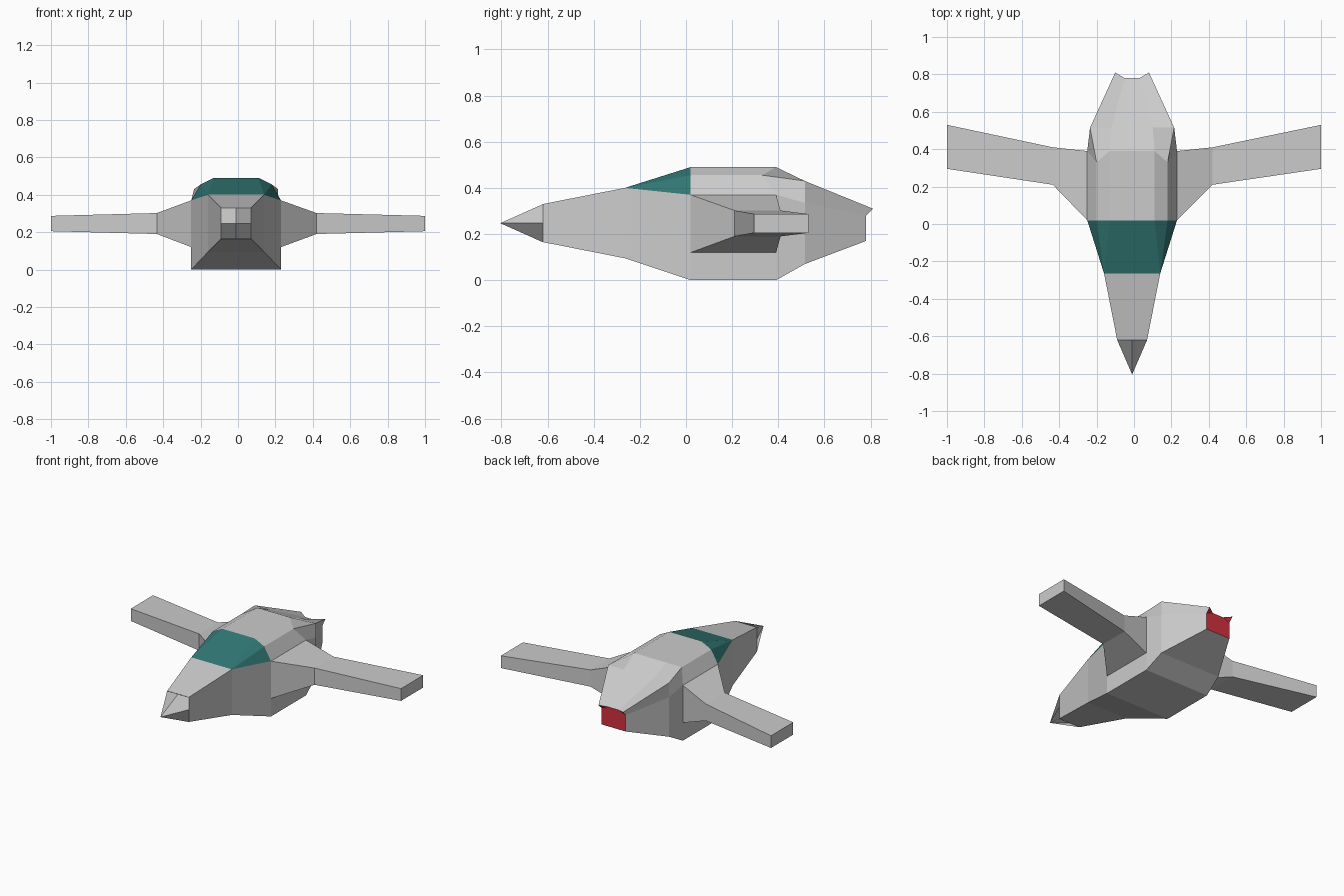
import bpy, bmesh

if "Cube" in bpy.data.objects:
    bpy.data.objects.remove(bpy.data.objects["Cube"])

CX = -0.01  # the hull sits slightly off centre


def material(name, color):
    m = bpy.data.materials.new(name)
    m.diffuse_color = (*color, 1)
    m.use_nodes = True
    m.node_tree.nodes["Principled BSDF"].inputs["Base Color"].default_value = m.diffuse_color
    return m


def make_object(name, faces, mats=()):
    """faces: list of (points, material index); shared corners are welded."""
    bm = bmesh.new()
    for pts, mi in faces:
        f = bm.faces.new([bm.verts.new(p) for p in pts])
        f.material_index = mi
    bmesh.ops.remove_doubles(bm, verts=bm.verts[:], dist=0.0005)
    bmesh.ops.recalc_face_normals(bm, faces=bm.faces[:])
    me = bpy.data.meshes.new(name)
    bm.to_mesh(me)
    bm.free()
    for m in mats:
        me.materials.append(m)
    ob = bpy.data.objects.new(name, me)
    bpy.context.collection.objects.link(ob)
    return ob


def ring(half):
    """Closed cross-section from its right half, listed roof to belly."""
    return ([(CX + x, y, z) for x, y, z in half]
            + [(CX - x, y, z) for x, y, z in reversed(half)])


def box_section(x, y, lo, hi):
    return [(x, y, hi)] * 3 + [(x, y, lo)] * 2


def unique(pts):
    return [p for i, p in enumerate(pts) if p not in pts[:i]]


hull = material("hull", (0.8, 0.8, 0.8))
glass = material("canopy_glass", (0.03, 0.18, 0.17))
red = material("engine_red", (0.65, 0.03, 0.05))

# Fuselage: sections from nose to tail
sections = [ring(h) for h in (
    box_section(0.08, -0.62, 0.165, 0.33),
    box_section(0.15, -0.265, 0.095, 0.40),
    [(0.12, 0.02, 0.49), (0.19, 0.02, 0.455), (0.24, 0.02, 0.37),
     (0.24, 0.02, 0.12), (0.24, 0.02, 0)],
    [(0.12, 0.39, 0.49), (0.19, 0.33, 0.455), (0.24, 0.39, 0.37),
     (0.24, 0.39, 0.12), (0.24, 0.39, 0)],
    [(0.11, 0.515, 0.43), (0.225, 0.515, 0.43), (0.225, 0.515, 0.335),
     (0.225, 0.515, 0.15), (0.225, 0.515, 0.07)],
    [(0.04, 0.78, 0.30), (0.09, 0.81, 0.31), (0.09, 0.78, 0.28),
     (0.09, 0.78, 0.22), (0.09, 0.78, 0.17)],
)]
faces = []
for s, (a, b) in enumerate(zip(sections, sections[1:])):
    for j in range(10):
        if s == 2 and j in (2, 6):      # wing root openings
            continue
        k = (j + 1) % 10
        pts = unique([a[j], a[k], b[k], b[j]])
        if len(pts) > 2:
            canopy = s == 1 and j in (0, 1, 7, 8, 9)
            faces.append((pts, 1 if canopy else 0))

# Red engine outlet with the two pointed corners above it
t = sections[-1]
faces.append(([t[i] for i in (0, 2, 3, 4, 5, 6, 7, 9)], 2))
faces.append(([t[0], t[1], t[2]], 2))
faces.append(([t[9], t[8], t[7]], 2))
make_object("fuselage", faces, (hull, glass, red))

# Nose: square split in four, centre pulled forward
zc, h, y0 = 0.247, 0.0825, -0.62
tip = (CX, -0.805, zc)
nose = []
for sx in (-1, 1):
    for sz in (-1, 1):
        x, z = CX + sx * 0.08, zc + sz * h
        nose.append(([tip, (CX, y0, z), (x, y0, z), (x, y0, zc)], 0))
make_object("nose", nose, (hull,))

# Wings: flared root, then a swept slab
for name, s in (("left_wing", -1), ("right_wing", 1)):
    rings = []
    for x, ya, yb, lo, hi in ((s * 0.24 + CX, 0.02, 0.39, 0.12, 0.37),
                              (s * 0.427 - 0.007, 0.21, 0.41, 0.19, 0.302),
                              (s * 1.0, 0.295, 0.53, 0.205, 0.287)):
        rings.append([(x, ya, lo), (x, yb, lo), (x, yb, hi), (x, ya, hi)])
    wing = [(rings[-1], 0)]
    for a, b in zip(rings, rings[1:]):
        wing += [([a[j], a[j - 1], b[j - 1], b[j]], 0) for j in range(4)]
    make_object(name, wing, (hull,))
